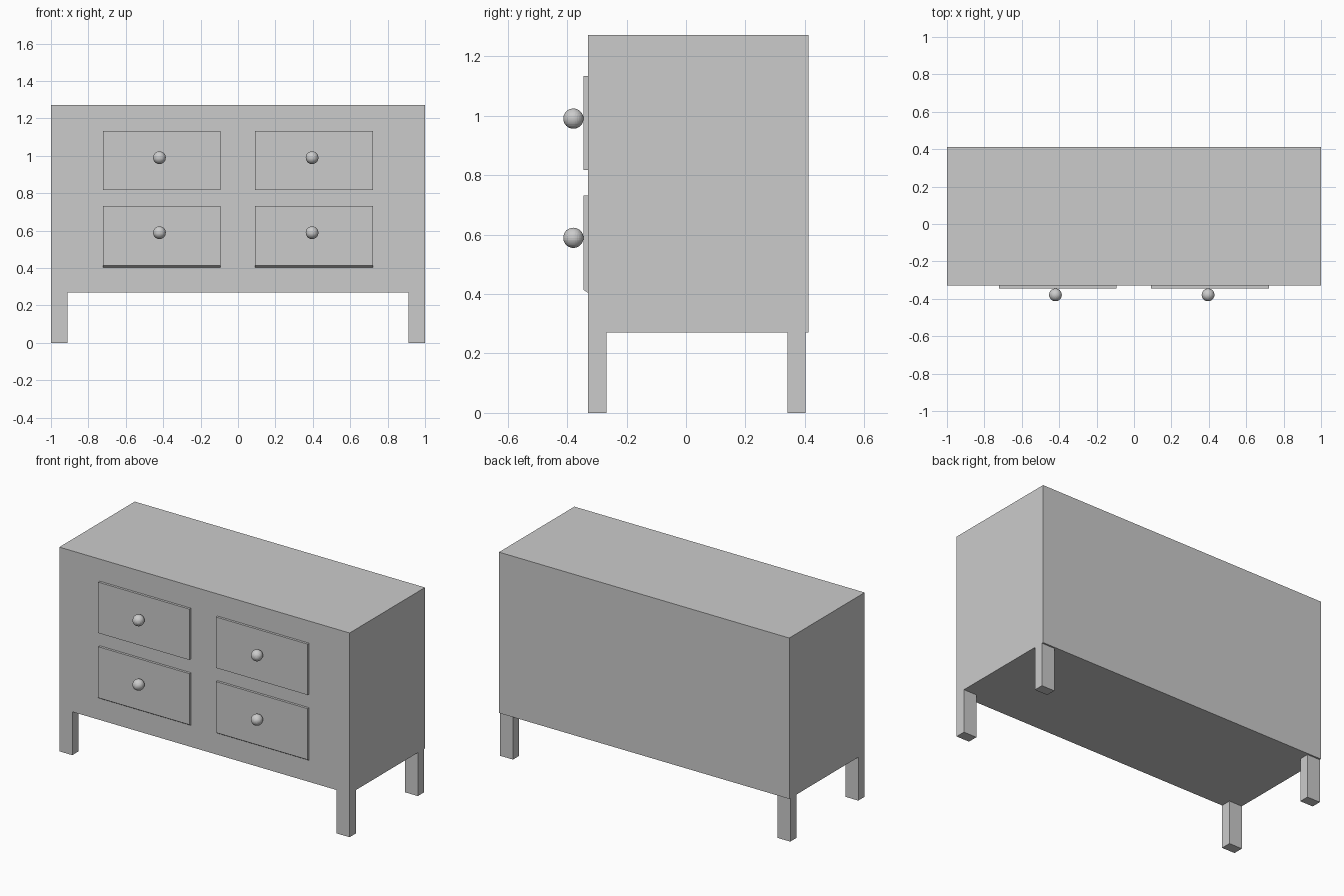
import bpy

if "Cube" in bpy.data.objects:
    bpy.data.objects.remove(bpy.data.objects["Cube"])


def box(name, x, y, z):
    """Box spanning the given (min, max) ranges."""
    verts = [(a, b, c) for a in x for b in y for c in z]
    faces = [(0, 1, 3, 2), (4, 6, 7, 5), (0, 4, 5, 1),
             (2, 3, 7, 6), (0, 2, 6, 4), (1, 5, 7, 3)]
    mesh = bpy.data.meshes.new(name)
    mesh.from_pydata(verts, [], faces)
    obj = bpy.data.objects.new(name, mesh)
    bpy.context.collection.objects.link(obj)
    return obj


# Cabinet body
box("cabinet_body", (-1, 1), (-0.33, 0.412), (0.27, 1.272))

# Legs: front pair flush with the body, back pair slightly inset
for row, y in (("front", (-0.33, -0.267)), ("back", (0.341, 0.402))):
    for side, x in (("left", (-1, -0.911)), ("right", (0.911, 1))):
        box(f"{row}_{side}_leg", x, y, (0, 0.27))

# Drawer fronts with round knobs
columns = (("left", (-0.722, -0.094), -0.42), ("right", (0.09, 0.722), 0.396))
rows = (("lower", (0.414, 0.732), 0.589), ("upper", (0.817, 1.134), 0.99))
for side, x, knob_x in columns:
    for level, z, knob_z in rows:
        drawer = box(f"{level}_{side}_drawer", x, (-0.345, -0.33), z)
        if level == "lower":
            # Lower drawers flare slightly at the bottom where they meet the body
            for v in drawer.data.vertices:
                if v.co.y > -0.34 and v.co.z < 0.5:
                    v.co.z -= 0.01
        bpy.ops.mesh.primitive_uv_sphere_add(
            segments=32, ring_count=16, radius=0.034,
            location=(knob_x, -0.379, knob_z))
        bpy.context.object.name = f"{level}_{side}_knob"
